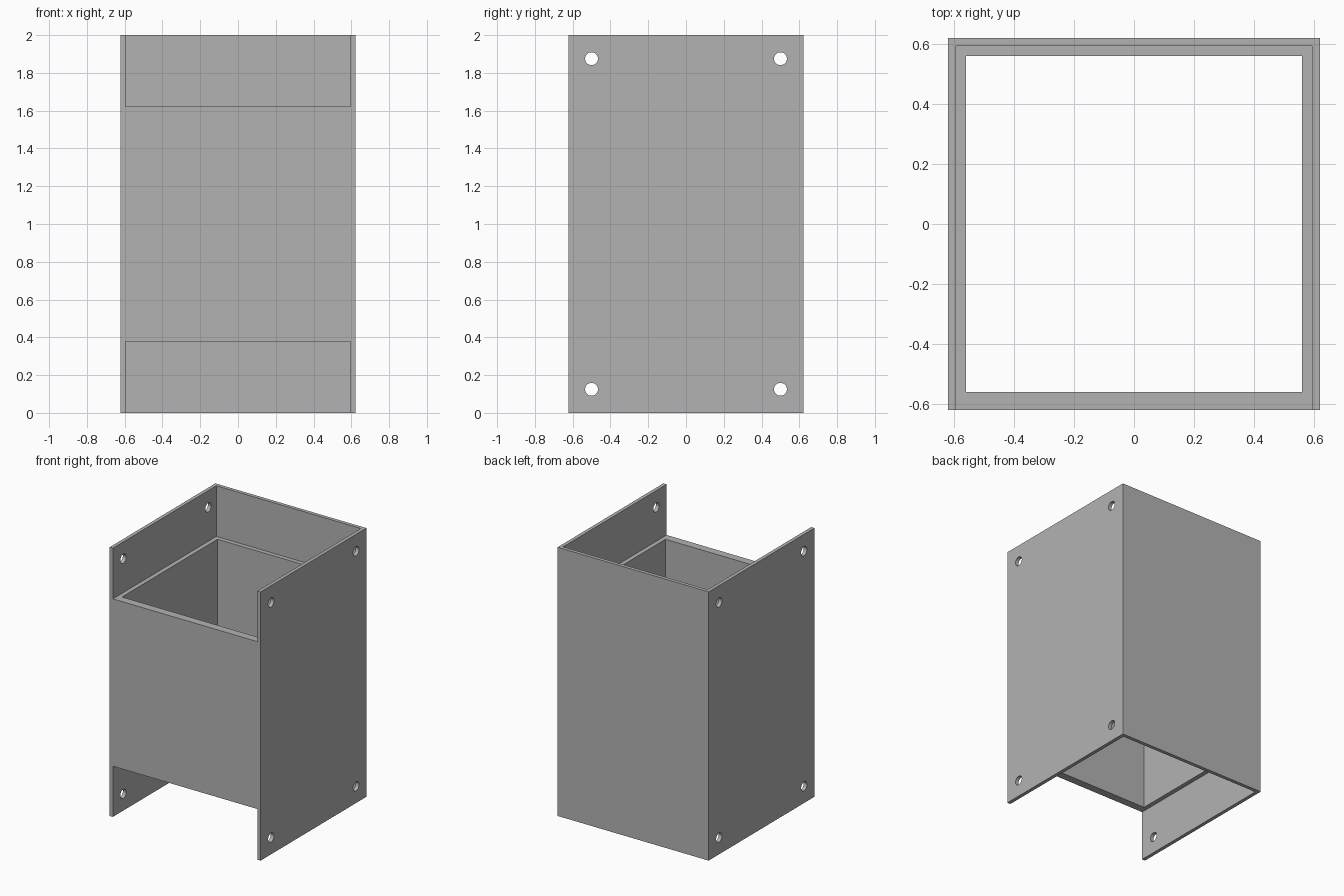
import bpy
import bmesh
from mathutils import Matrix, Vector

if "Cube" in bpy.data.objects:
    bpy.data.objects.remove(bpy.data.objects["Cube"], do_unlink=True)

HALF, HEIGHT = 0.622, 2.0        # outer half width and height
WALL = 0.03                      # thickness of the outer walls
POCKET = HALF - WALL + 0.003     # half width of the end recesses
BORE = POCKET - 0.033            # half width of the central opening
LEDGE = 0.377                    # depth of each end recess


def finish(name, bm):
    mesh = bpy.data.meshes.new(name)
    bm.to_mesh(mesh)
    bm.free()
    obj = bpy.data.objects.new(name, mesh)
    bpy.context.collection.objects.link(obj)
    return obj


def box(name, low, high):
    low, high = Vector(low), Vector(high)
    bm = bmesh.new()
    bmesh.ops.create_cube(bm, size=1)
    bmesh.ops.scale(bm, vec=high - low, verts=bm.verts)
    bmesh.ops.translate(bm, vec=(low + high) / 2, verts=bm.verts)
    return finish(name, bm)


def cross_rod(name, y, z):
    bm = bmesh.new()
    bmesh.ops.create_cone(bm, cap_ends=True, segments=32, radius1=0.034,
                          radius2=0.034, depth=2,
                          matrix=Matrix.Translation((0, y, z)) @ Matrix.Rotation(1.5707963, 4, 'Y'))
    return finish(name, bm)


# Solid body
body = box("square_housing", (-HALF, -HALF, 0), (HALF, HALF, HEIGHT))

# Recesses open to the front, then the central opening
cutters = [
    box("top_recess_cutter", (-POCKET, -1, HEIGHT - LEDGE), (POCKET, POCKET, 3)),
    box("bottom_recess_cutter", (-POCKET, -1, -1), (POCKET, POCKET, LEDGE)),
    box("bore_cutter", (-BORE, -BORE, -2), (BORE, BORE, 4)),
]

# Mounting holes through both side walls
for y in (-0.5, 0.5):
    for z in (0.125, HEIGHT - 0.125):
        cutters.append(cross_rod("hole_cutter", y, z))

bpy.context.view_layer.objects.active = body
for cutter in cutters:
    mod = body.modifiers.new(cutter.name, 'BOOLEAN')
    mod.operation = 'DIFFERENCE'
    mod.solver = 'EXACT'
    mod.object = cutter
    bpy.ops.object.modifier_apply(modifier=mod.name)
    bpy.data.objects.remove(cutter, do_unlink=True)

# Plain grey finish
grey = bpy.data.materials.new("plain_grey")
grey.use_nodes = True
colour = (0.45, 0.45, 0.45, 1)
grey.diffuse_color = colour
grey.node_tree.nodes["Principled BSDF"].inputs["Base Color"].default_value = colour
body.data.materials.clear()
body.data.materials.append(grey)

# Flat panels with smooth hole walls
bpy.ops.object.select_all(action='DESELECT')
body.select_set(True)
bpy.ops.object.shade_smooth_by_angle(angle=0.5)
